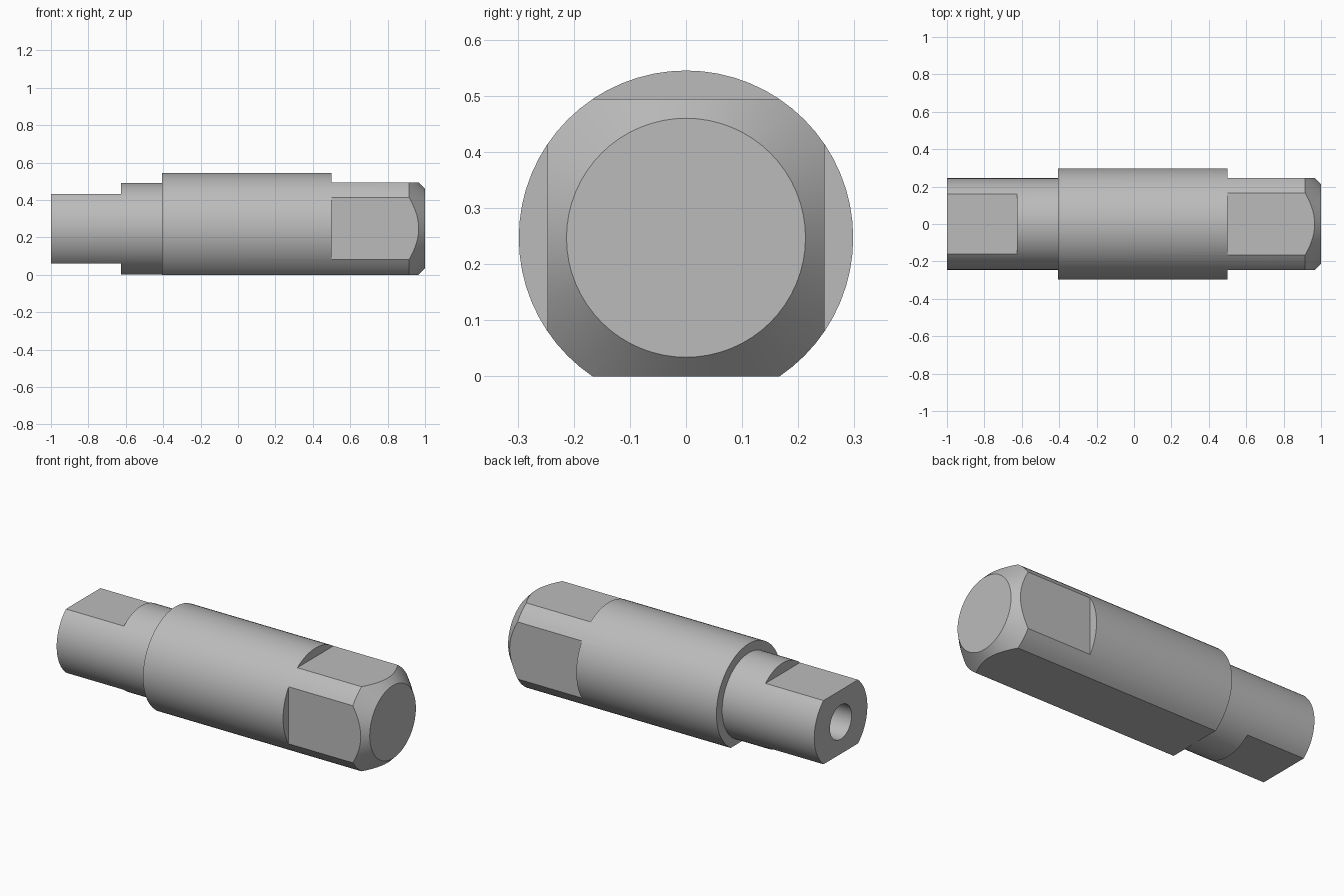
import bpy, bmesh, math
from mathutils import Matrix, Vector

if "Cube" in bpy.data.objects:
    bpy.data.objects.remove(bpy.data.objects["Cube"], do_unlink=True)

AXIS_Z = 0.247      # height of the shaft axis
FLAT = 0.247        # axis to the square-end flats
TANG = 0.186        # axis to the flats of the thin end
SEGMENTS = 64

steel = bpy.data.materials.new("plain grey steel")
steel.use_nodes = True
grey = (0.5, 0.5, 0.5, 1)
steel.diffuse_color = grey
steel.node_tree.nodes["Principled BSDF"].inputs["Base Color"].default_value = grey


def add_object(name, bm):
    mesh = bpy.data.meshes.new(name)
    bmesh.ops.recalc_face_normals(bm, faces=bm.faces)
    bm.to_mesh(mesh)
    bm.free()
    obj = bpy.data.objects.new(name, mesh)
    bpy.context.collection.objects.link(obj)
    return obj


def lathe(name, profile):
    """Spin (x, radius) points about the shaft axis."""
    bm = bmesh.new()
    verts = [bm.verts.new((x, 0, r)) for x, r in profile]
    edges = [bm.edges.new(pair) for pair in zip(verts, verts[1:])]
    bmesh.ops.spin(bm, geom=verts + edges, cent=(0, 0, 0), axis=(1, 0, 0),
                   angle=math.tau, steps=SEGMENTS, use_duplicate=False)
    bmesh.ops.remove_doubles(bm, verts=bm.verts, dist=1e-5)
    # turn the end fans into single flat faces
    bmesh.ops.dissolve_limit(bm, angle_limit=0.001, verts=bm.verts, edges=bm.edges)
    bmesh.ops.translate(bm, verts=bm.verts, vec=(0, 0, AXIS_Z))
    return add_object(name, bm)


def cut_flat(body, x0, x1, distance, angle):
    """Mill one flat at a distance from the axis, turned about the axis."""
    bm = bmesh.new()
    bmesh.ops.create_cube(bm, size=1)
    size = Matrix.Diagonal((x1 - x0, 1, 0.4, 1))
    place = Matrix.Translation(((x0 + x1) / 2, 0, distance + 0.2))
    turn = Matrix.Rotation(angle, 4, 'X')
    lift = Matrix.Translation(Vector((0, 0, AXIS_Z)))
    bmesh.ops.transform(bm, matrix=lift @ turn @ place @ size, verts=bm.verts)
    cutter = add_object("flat_cutter", bm)
    cutter.hide_render = True
    mod = body.modifiers.new("flat", 'BOOLEAN')
    mod.operation, mod.solver, mod.object = 'DIFFERENCE', 'EXACT', cutter
    bpy.context.view_layer.objects.active = body
    bpy.ops.object.modifier_apply(modifier=mod.name)
    bpy.data.objects.remove(cutter, do_unlink=True)


# Stepped shaft with a blind hole in the thin end and a chamfered thick end
shaft = lathe("stepped_shaft", [
    (-0.5, 0), (-0.5, 0.1), (-1, 0.1), (-1, 0.245), (-0.405, 0.245),
    (-0.405, 0.298), (0.915, 0.298), (1, 0.213), (1, 0)])

# Square end: two sides and top, then the long flat underneath
for quarter in (-1, 0, 1):
    cut_flat(shaft, 0.5, 1.2, FLAT, quarter * math.pi / 2)
cut_flat(shaft, -0.5, 1.2, FLAT, math.pi)

# Two opposite flats on the thin end
for angle in (0, math.pi):
    cut_flat(shaft, -1.2, -0.625, TANG, angle)

shaft.data.materials.clear()
shaft.data.materials.append(steel)
bpy.ops.object.select_all(action='DESELECT')
shaft.select_set(True)
bpy.context.view_layer.objects.active = shaft
bpy.ops.object.shade_smooth_by_angle(angle=math.radians(20))
